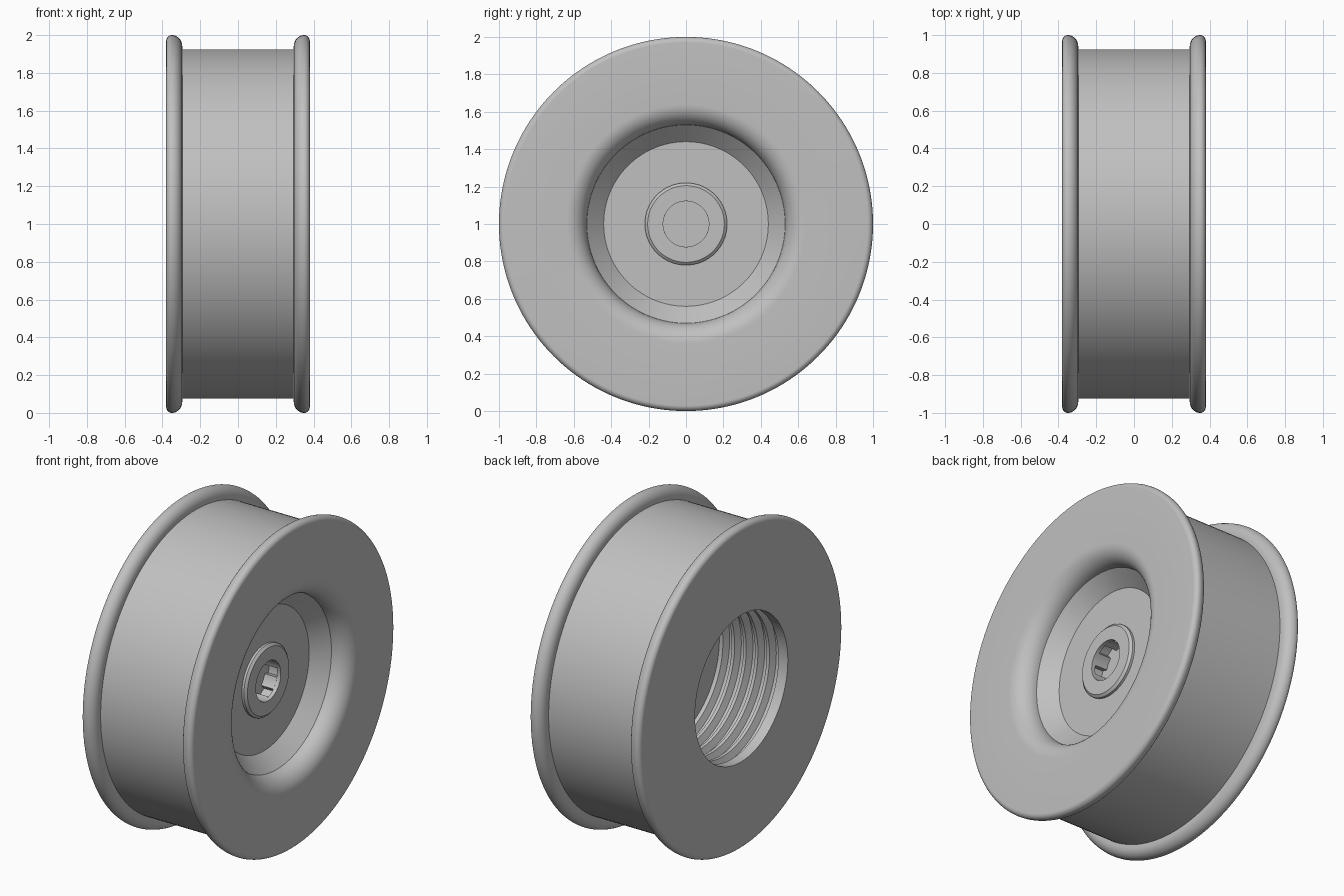
import bpy, bmesh
from math import sin, cos, pi, radians

old = bpy.data.objects.get("Cube")
if old:
    bpy.data.objects.remove(old, do_unlink=True)

grey = bpy.data.materials.new("light grey")
grey.use_nodes = True
colour = (0.53, 0.53, 0.53, 1)
grey.diffuse_color = colour
grey.node_tree.nodes["Principled BSDF"].inputs["Base Color"].default_value = colour

SEGMENTS = 160


def arc(cx, cr, rx, rr, start, end, steps=10):
    """Elliptic arc in the (axial, radial) plane, angles in degrees."""
    angles = [radians(start + (end - start) * i / steps) for i in range(steps + 1)]
    return [(cx + rx * cos(a), cr + rr * sin(a)) for a in angles]


def finish(name, bm):
    bmesh.ops.recalc_face_normals(bm, faces=bm.faces)
    mesh = bpy.data.meshes.new(name)
    bm.to_mesh(mesh)
    bm.free()
    obj = bpy.data.objects.new(name, mesh)
    obj.location.z = 1
    mesh.materials.append(grey)
    bpy.context.collection.objects.link(obj)
    bpy.ops.object.select_all(action="DESELECT")
    obj.select_set(True)
    bpy.context.view_layer.objects.active = obj
    bpy.ops.object.shade_smooth_by_angle(angle=radians(25))
    return obj


def lathe(name, profile):
    """Turn an (axial, radial) profile around the x axis."""
    bm = bmesh.new()
    verts = [bm.verts.new((x, 0, r)) for x, r in profile]
    edges = [bm.edges.new(pair) for pair in zip(verts, verts[1:])]
    bmesh.ops.spin(bm, geom=verts + edges, cent=(0, 0, 0), axis=(1, 0, 0),
                   angle=2 * pi, steps=SEGMENTS, use_merge=True)
    bmesh.ops.remove_doubles(bm, verts=bm.verts, dist=0.0001)
    return finish(name, bm)


# Rim lip on the dished side, from tread to outer face
lip = [(0.295, 0.925)] + arc(0.35, 0.94, 0.055, 0.06, 180, 90) \
    + arc(0.35, 0.97, 0.03, 0.03, 90, 0)[1:]
mirrored_lip = [(-x, r) for x, r in reversed(lip)]

# Threaded bore, cut outward from the mouth radius
MOUTH, ROOT, PITCH, FLOOR = 0.455, 0.495, 0.08, 0.09
bore = [(FLOOR, 0), (FLOOR, MOUTH)]
for i in range(5):
    x = FLOOR - 0.025 - i * PITCH
    bore += [(x, MOUTH), (x - 0.018, ROOT), (x - 0.042, ROOT), (x - 0.06, MOUTH)]
bore.append((-0.38, MOUTH))

# Dished recess with a rounded shoulder and conical wall
dish = arc(0.27, 0.64, 0.11, 0.11, 0, -90, 14) + [(0.18, 0.44)]

# Raised hub collar and undercut socket
SOCKET, GROOVE, SOCKET_FLOOR = 0.122, 0.16, 0.1
hub = [(0.18, 0.22), (0.195, 0.22), (0.208, 0.205), (0.208, SOCKET),
       (0.183, SOCKET), (0.183, GROOVE), (SOCKET_FLOOR, GROOVE), (SOCKET_FLOOR, 0)]

lathe("wheel_body", bore + mirrored_lip + lip + dish + hub)

# Teeth around the socket wall
bm = bmesh.new()
TEETH = 6
for i in range(TEETH):
    rings = []
    for x in (SOCKET_FLOOR, 0.184):
        angles = [2 * pi * (i + (j / 6 - 0.5) * 0.55) / TEETH for j in range(7)]
        outline = [(SOCKET, a) for a in angles] + [(GROOVE + 0.002, a) for a in reversed(angles)]
        rings.append([bm.verts.new((x, r * sin(a), r * cos(a))) for r, a in outline])
    count = len(rings[0])
    for ring in rings:
        bm.faces.new(ring)
    for j in range(count):
        k = (j + 1) % count
        bm.faces.new((rings[0][j], rings[0][k], rings[1][k], rings[1][j]))
finish("socket_teeth", bm)
